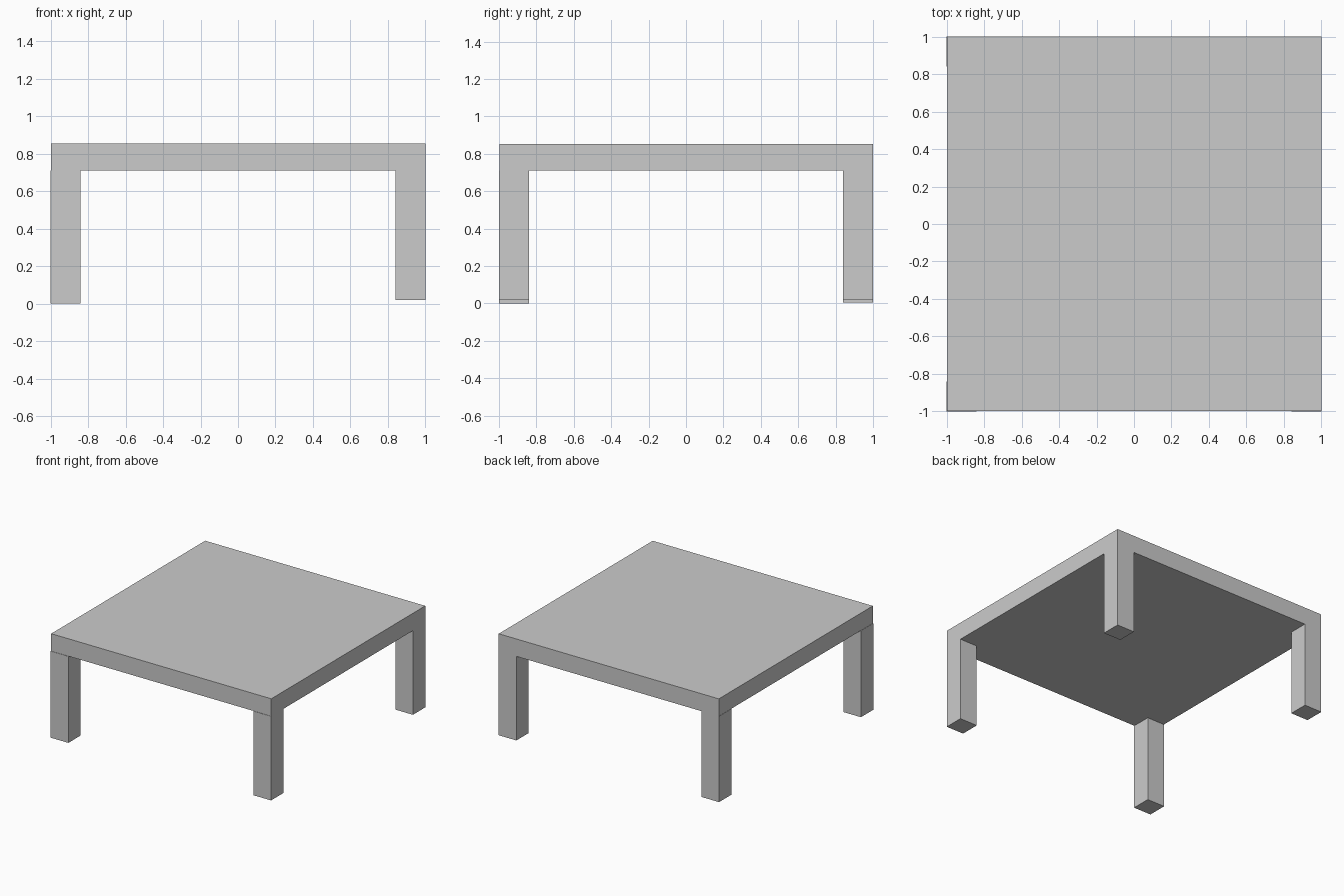
import bpy
import bmesh
from mathutils import Vector

if "Cube" in bpy.data.objects:
    bpy.data.objects.remove(bpy.data.objects["Cube"])


def box(name, lo, hi):
    lo, hi = Vector(lo), Vector(hi)
    bm = bmesh.new()
    bmesh.ops.create_cube(bm, size=1)
    bmesh.ops.scale(bm, vec=hi - lo, verts=bm.verts)
    bmesh.ops.translate(bm, vec=(lo + hi) / 2, verts=bm.verts)
    mesh = bpy.data.meshes.new(name)
    bm.to_mesh(mesh)
    bm.free()
    obj = bpy.data.objects.new(name, mesh)
    bpy.context.collection.objects.link(obj)
    return obj


TOP, UNDER = 0.853, 0.71
INNER = 0.84

# Square slab top
box("table_top", (-0.998, -0.997, UNDER), (1, 1, TOP))

# Corner legs; the left pair reaches slightly lower than the right pair
legs = [
    ("front_left_leg", -1, -1, 0.0),
    ("back_left_leg", -1, 1, 0.006),
    ("front_right_leg", 1, -1, 0.02),
    ("back_right_leg", 1, 1, 0.02),
]
for name, sx, sy, foot in legs:
    xs = sorted((sx * INNER, sx))
    ys = sorted((sy * INNER, sy))
    box(name, (xs[0], ys[0], foot), (xs[1], ys[1], UNDER))
